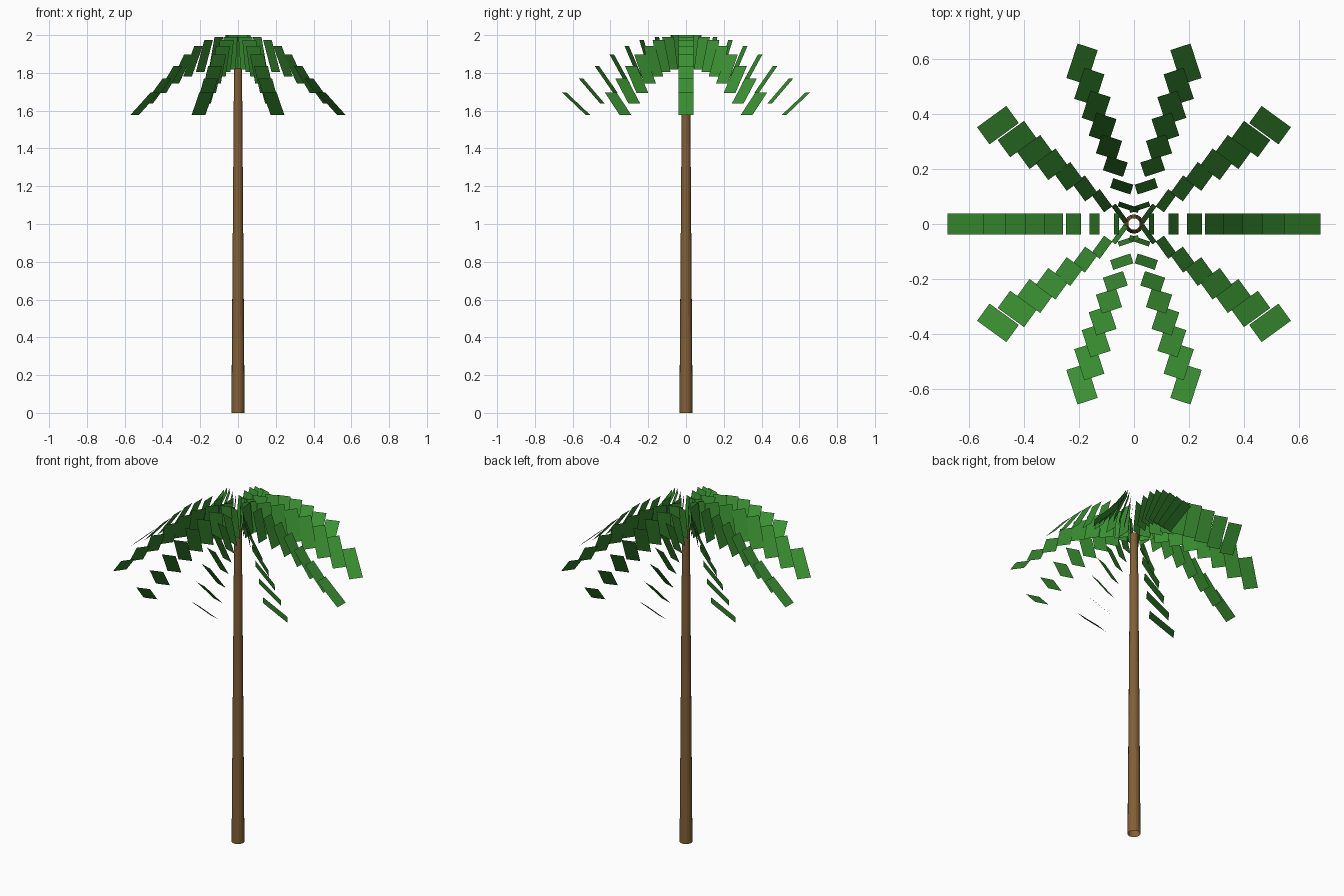
import bpy
import bmesh
from math import cos, sin, radians
from mathutils import Vector

if "Cube" in bpy.data.objects:
    bpy.data.objects.remove(bpy.data.objects["Cube"], do_unlink=True)


def make_material(name, colour):
    mat = bpy.data.materials.new(name)
    mat.use_nodes = True
    mat.diffuse_color = colour
    mat.node_tree.nodes["Principled BSDF"].inputs["Base Color"].default_value = colour
    return mat


def add_object(name, bm, mat):
    mesh = bpy.data.meshes.new(name)
    bm.to_mesh(mesh)
    bm.free()
    mesh.materials.append(mat)
    obj = bpy.data.objects.new(name, mesh)
    bpy.context.collection.objects.link(obj)
    return obj


bark = make_material("bark_brown", (0.22, 0.115, 0.038, 1))
leaf = make_material("leaf_green", (0.042, 0.28, 0.032, 1))

# Trunk: an open, gently tapering tube
TRUNK_HEIGHT = 1.85
bm = bmesh.new()
bmesh.ops.create_cone(bm, cap_ends=False, segments=16, radius1=0.035,
                      radius2=0.021, depth=TRUNK_HEIGHT)
bmesh.ops.translate(bm, verts=bm.verts, vec=(0, 0, TRUNK_HEIGHT / 2))
bmesh.ops.recalc_face_normals(bm, faces=bm.faces)
add_object("trunk", bm, bark)

# Each frond is a row of flat leaflets along an arc: (radius, height) of centres
FROND_ARC = [(0.064, 1.912), (0.144, 1.904), (0.220, 1.889), (0.294, 1.862),
             (0.369, 1.821), (0.445, 1.766), (0.525, 1.704), (0.611, 1.636)]
FRONDS = 10
LEAF_LENGTH, LEAF_WIDTH = 0.177, 0.077
TILT_STEP = 6


def add_leaflet(bm, angle, radius, height, tilt):
    """Flat quad placed at angle, sloping down along the mirrored heading."""
    centre = Vector((radius * cos(angle), radius * sin(angle), height))
    heading = Vector((cos(angle), -sin(angle), 0))
    along = (heading * cos(tilt) - Vector((0, 0, sin(tilt)))) * LEAF_LENGTH / 2
    across = Vector((sin(angle), cos(angle), 0)) * LEAF_WIDTH / 2
    corners = [(-1, -1), (1, -1), (1, 1), (-1, 1)]
    bm.faces.new([bm.verts.new(centre + along * a + across * b) for a, b in corners])


for f in range(FRONDS):
    bm = bmesh.new()
    for i, (radius, height) in enumerate(FROND_ARC, start=1):
        add_leaflet(bm, radians(f * 360 / FRONDS), radius, height,
                    radians(90 - TILT_STEP * i))
    add_object(f"frond_{f + 1}", bm, leaf)
